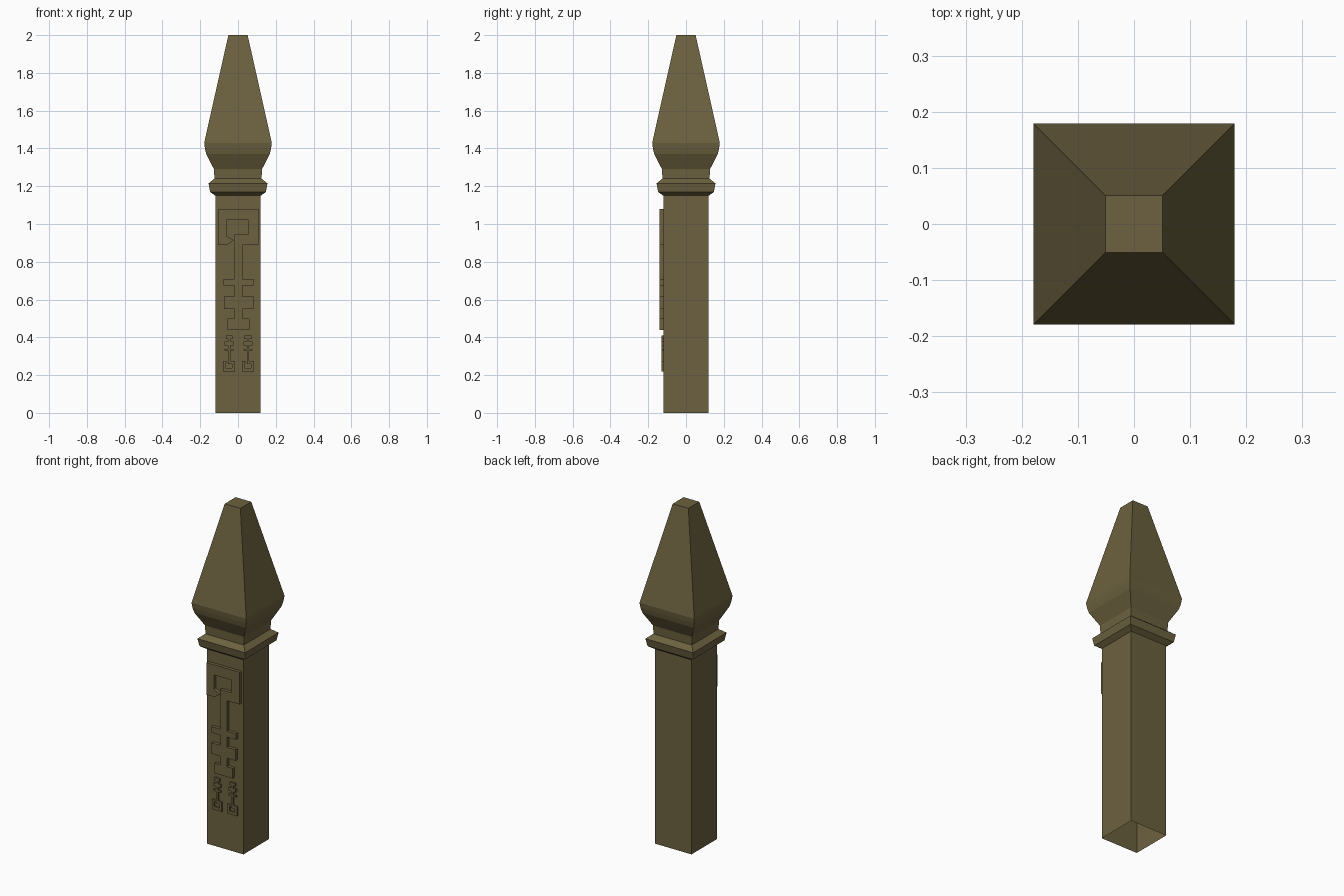
import bpy, bmesh

cube = bpy.data.objects.get("Cube")
if cube:
    bpy.data.objects.remove(cube, do_unlink=True)

bronze = bpy.data.materials.new("dull_bronze")
bronze.use_nodes = True
colour = (0.15, 0.12, 0.05, 1)
bronze.diffuse_color = colour
bronze.node_tree.nodes["Principled BSDF"].inputs["Base Color"].default_value = colour


def finish(name, bm):
    mesh = bpy.data.meshes.new(name)
    bm.to_mesh(mesh)
    bm.free()
    mesh.materials.append(bronze)
    obj = bpy.data.objects.new(name, mesh)
    bpy.context.collection.objects.link(obj)
    return obj


def square_tower(name, profile, capped=False):
    """Loft square rings through (half width, height) pairs."""
    bm = bmesh.new()
    rings = []
    for half, z in profile:
        corners = ((-half, -half), (half, -half), (half, half), (-half, half))
        rings.append([bm.verts.new((x, y, z)) for x, y in corners])
    for low, high in zip(rings, rings[1:]):
        for i in range(len(low)):
            j = (i + 1) % len(low)
            bm.faces.new((low[i], low[j], high[j], high[i]))
    if capped:
        bm.faces.new(rings[-1])
    return finish(name, bm)


SHAFT = 0.12


def relief(name, outline, depth):
    """Raise a flat outline from the front of the shaft."""
    bm = bmesh.new()
    front = [bm.verts.new((x, -SHAFT - depth, z)) for x, z in outline]
    back = [bm.verts.new((x, -SHAFT, z)) for x, z in outline]
    face = bm.faces.new(front)
    face.normal_update()
    flip = face.normal.y > 0
    if flip:
        face.normal_flip()
    for i in range(len(front)):
        j = (i + 1) % len(front)
        side = bm.faces.new((front[j], front[i], back[i], back[j]))
        if flip:
            side.normal_flip()
    return finish(name, bm)


# Shaft, open underneath
square_tower("shaft", [(SHAFT, 0), (SHAFT, 1.15)])

# Collar moulding and neck
square_tower("collar", [(SHAFT, 1.15), (0.148, 1.17), (0.156, 1.215), (0.125, 1.24)])
square_tower("neck", [(0.125, 1.24), (0.127, 1.29)])

# Tapered finial with a flat tip
square_tower("finial", [(0.127, 1.29), (0.168, 1.37), (0.175, 1.4),
                        (0.179, 1.43), (0.051, 2)], capped=True)

# Key ornament: a stem with crossbars, topped by a hooked square
STEM = 0.021
bars = [(0.08, 0.71, 0.675), (0.078, 0.615, 0.55), (0.059, 0.5, 0.44)]
edge = []
for half, top, bottom in bars:
    edge += [(STEM, top), (half, top), (half, bottom), (STEM, bottom)]
edge.pop()
stem = edge + [(-x, z) for x, z in reversed(edge)]
hook = [(-STEM, 0.945), (0.053, 0.945), (0.053, 1.02), (-0.064, 1.02),
        (-0.064, 0.935), (-0.025, 0.915), (-0.06, 0.89), (-0.11, 0.89),
        (-0.11, 1.08), (0.105, 1.08), (0.105, 0.89), (STEM, 0.89)]
key = stem + hook
CENTRE = 0.003
relief("large_key_relief", [(x + CENTRE, z) for x, z in key], 0.019)

# Two small upside-down keys below
SCALE = 0.297
for label, offset in (("right", -0.05), ("left", 0.05)):
    small = [(CENTRE + offset + x * SCALE, 0.54 - z * SCALE) for x, z in key]
    relief("small_key_relief_" + label, small, 0.01)
